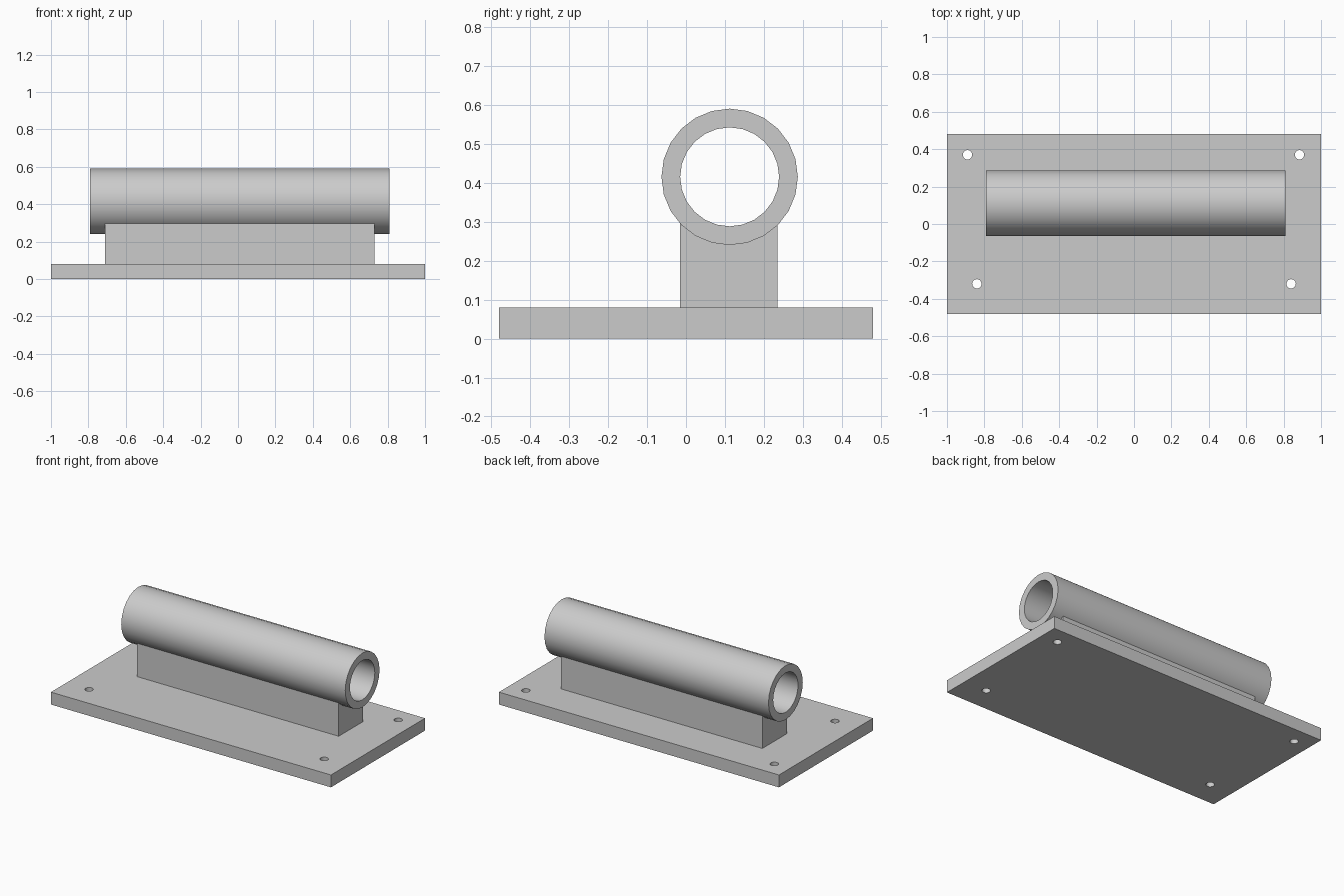
import bpy
import bmesh
from math import sin, cos, pi, asin, radians

cube = bpy.data.objects.get("Cube")
if cube:
    bpy.data.objects.remove(cube, do_unlink=True)

grey = bpy.data.materials.new("plain_grey")
grey.use_nodes = True
colour = (0.6, 0.6, 0.6, 1)
grey.diffuse_color = colour
grey.node_tree.nodes["Principled BSDF"].inputs["Base Color"].default_value = colour

TUBE_Y, TUBE_Z, OUTER, BORE = 0.112, 0.415, 0.175, 0.127
SIDES = 24


def finish(name, bm):
    bmesh.ops.recalc_face_normals(bm, faces=bm.faces)
    mesh = bpy.data.meshes.new(name)
    bm.to_mesh(mesh)
    bm.free()
    mesh.materials.append(grey)
    obj = bpy.data.objects.new(name, mesh)
    bpy.context.collection.objects.link(obj)
    return obj


def prism(name, outline, along):
    """Extrude a closed outline of 3D points along a vector."""
    bm = bmesh.new()
    face = bm.faces.new([bm.verts.new(p) for p in outline])
    result = bmesh.ops.extrude_face_region(bm, geom=[face], use_keep_orig=True)
    moved = [v for v in result["geom"] if isinstance(v, bmesh.types.BMVert)]
    bmesh.ops.translate(bm, verts=moved, vec=along)
    return finish(name, bm)


def circle(x, radius):
    return [(x, TUBE_Y + radius * sin(2 * pi * i / SIDES),
             TUBE_Z + radius * cos(2 * pi * i / SIDES)) for i in range(SIDES)]


# Base plate
plate = prism("base_plate", [(-1, -0.48, 0), (1, -0.48, 0), (1, 0.48, 0), (-1, 0.48, 0)],
              (0, 0, 0.08))

# Bolt holes through the plate
for x, y in [(-0.89, 0.37), (0.885, 0.37), (-0.84, -0.32), (0.84, -0.32)]:
    ring = [(x + 0.025 * cos(2 * pi * i / SIDES), y + 0.025 * sin(2 * pi * i / SIDES), -0.1)
            for i in range(SIDES)]
    cutter = prism("hole_cutter", ring, (0, 0, 0.3))
    cutter.hide_render = True
    cut = plate.modifiers.new("bolt_hole", "BOOLEAN")
    cut.operation = "DIFFERENCE"
    cut.solver = "EXACT"
    cut.object = cutter
    bpy.context.view_layer.objects.active = plate
    bpy.ops.object.modifier_apply(modifier=cut.name)
    bpy.data.objects.remove(cutter, do_unlink=True)

# Support block with a curved saddle under the tube
front, back, left, right = -0.015, 0.235, -0.71, 0.73
saddle = OUTER - 0.004
start, end = asin((back - TUBE_Y) / saddle), asin((front - TUBE_Y) / saddle)
outline = [(left, front, 0.08), (left, back, 0.08)]
for i in range(9):
    a = start + (end - start) * i / 8
    outline.append((left, TUBE_Y + saddle * sin(a), TUBE_Z - saddle * cos(a)))
prism("support_block", outline, (right - left, 0, 0))

# Hollow tube: outer wall, end rims and bore
bm = bmesh.new()
rings = [[bm.verts.new(p) for p in circle(x, r)]
         for x, r in [(-0.79, OUTER), (0.81, OUTER), (0.81, BORE), (-0.79, BORE)]]
for k in range(4):
    a, b = rings[k], rings[(k + 1) % 4]
    for i in range(SIDES):
        j = (i + 1) % SIDES
        bm.faces.new((a[i], a[j], b[j], b[i]))
tube = finish("tube", bm)

# Smooth the round surfaces, keep edges sharp
for obj in (tube, plate):
    bpy.ops.object.select_all(action="DESELECT")
    obj.select_set(True)
    bpy.context.view_layer.objects.active = obj
    bpy.ops.object.shade_smooth_by_angle(angle=radians(30))
